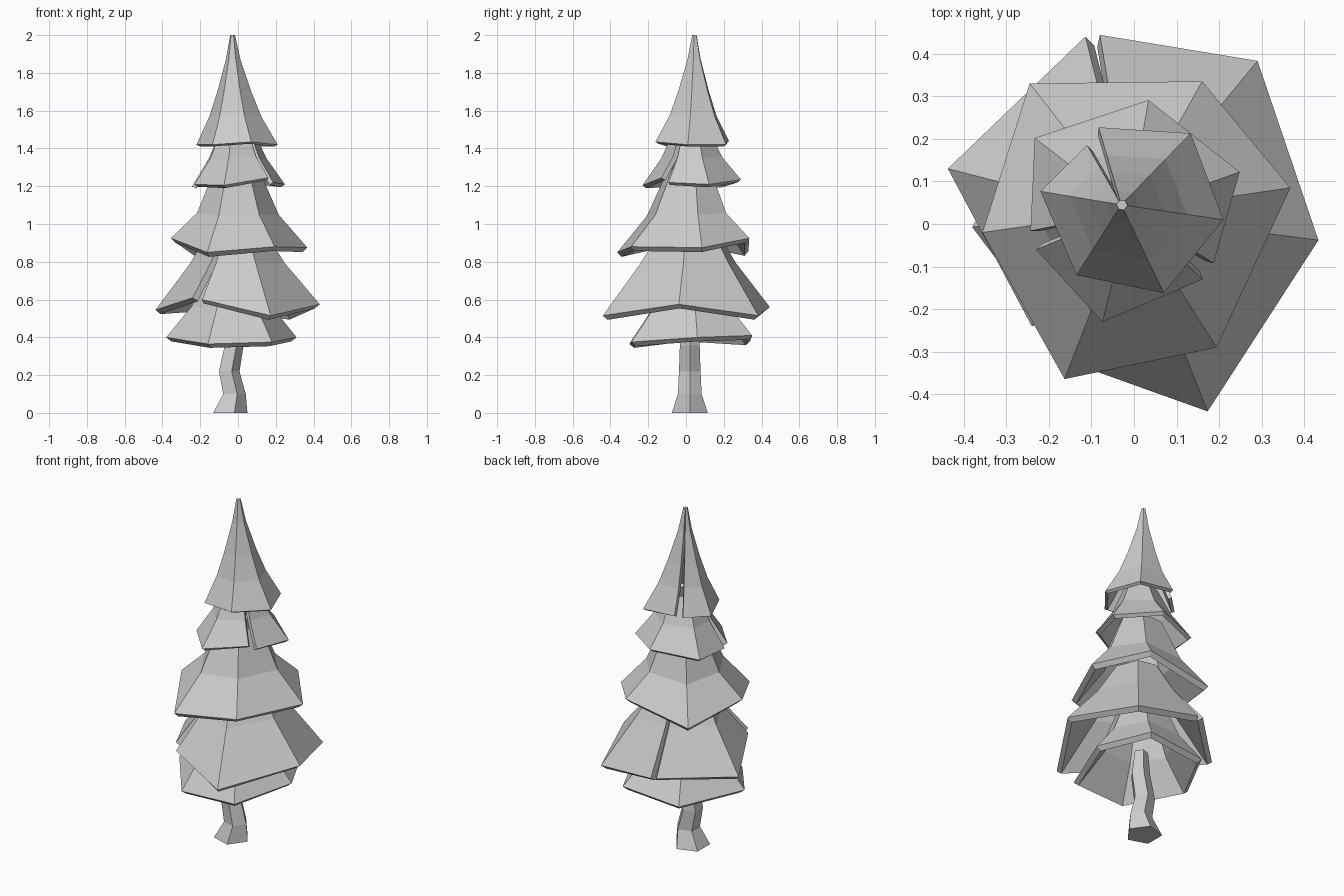
import bpy, bmesh
from math import cos, sin, tau
from mathutils import Vector

cube = bpy.data.objects.get("Cube")
if cube:
    bpy.data.objects.remove(cube)

grey = bpy.data.materials.new("plain_grey")
grey.use_nodes = True
grey.diffuse_color = (0.6, 0.6, 0.6, 1)
grey.node_tree.nodes["Principled BSDF"].inputs["Base Color"].default_value = (0.6, 0.6, 0.6, 1)


def loft(bm, rings, closed):
    """Bridge rings listed bottom to top, each counterclockwise from above."""
    rows = [[bm.verts.new(p) for p in ring] for ring in rings]
    n = len(rows[0])
    for low, high in zip(rows, rows[1:]):
        for i in range(n if closed else n - 1):
            j = (i + 1) % n
            bm.faces.new((low[i], low[j], high[j], high[i]))
    return rows


def finish(name, bm):
    mesh = bpy.data.meshes.new(name)
    bm.to_mesh(mesh)
    bm.free()
    mesh.materials.append(grey)
    obj = bpy.data.objects.new(name, mesh)
    bpy.context.collection.objects.link(obj)
    return obj


def tier(name, strips, rings, centre, closed=False, cap=False, thickness=0.035):
    """Hollow skirt of branches: strips of rim points, narrowed by (z, ratio) rings."""
    bm = bmesh.new()
    for rim in strips:
        rim = [Vector(p) for p in rim]
        mean = sum(p.z for p in rim) / len(rim)
        levels = [rim]
        for z, ratio in rings:
            levels.append([Vector((centre[0] + (p.x - centre[0]) * ratio,
                                   centre[1] + (p.y - centre[1]) * ratio,
                                   z + (p.z - mean) * ratio * 0.3)) for p in rim])
        rows = loft(bm, levels, closed)
        if cap:
            bm.faces.new(rows[-1])
    obj = finish(name, bm)
    shell = obj.modifiers.new("shell", 'SOLIDIFY')
    shell.thickness = thickness
    shell.offset = -1


# Crooked five-sided trunk
bm = bmesh.new()
sections = [(0, -0.05, 0.1), (0.1, -0.025, 0.066), (0.22, -0.052, 0.06),
            (0.36, -0.025, 0.055), (0.5, -0.03, 0.04)]
rows = loft(bm, [[(cx + r * cos(tau * k / 5), 0.02 + r * sin(tau * k / 5), z)
                  for k in range(5)] for z, cx, r in sections], True)
bm.faces.new(rows[0][::-1])
bm.faces.new(rows[-1])
finish("trunk", bm)

# Bottom tier
tier("bottom_branches",
     [[(-0.38, -0.007, 0.40), (-0.16, -0.30, 0.365), (0.18, -0.29, 0.375),
       (0.31, 0.06, 0.40), (0.17, 0.35, 0.41), (-0.19, 0.34, 0.38)]],
     [(0.56, 0.62), (0.78, 0.35)], (-0.03, 0.03), closed=True)

# Widest tier, split into two overlapping pieces
tier("lower_branches",
     [[(-0.19, -0.31, 0.60), (0.173, -0.44, 0.515), (0.433, -0.038, 0.575),
       (0.29, 0.383, 0.515), (-0.08, 0.444, 0.56)],
      [(-0.114, 0.44, 0.565), (-0.437, 0.13, 0.545), (-0.24, -0.24, 0.61)]],
     [(0.79, 0.58), (0.99, 0.3)], (-0.01, 0.02))

# Middle tier
tier("middle_branches",
     [[(-0.356, -0.02, 0.925), (-0.163, -0.364, 0.85), (0.194, -0.29, 0.88),
       (0.367, 0.085, 0.875), (0.16, 0.335, 0.925), (-0.245, 0.33, 0.855)]],
     [(1.05, 0.6), (1.29, 0.32)], (-0.01, 0.03), closed=True)

# Upper tier, split into two overlapping pieces
tier("upper_branches",
     [[(-0.23, -0.06, 1.21), (-0.074, -0.23, 1.205), (0.161, -0.13, 1.245)],
      [(0.187, -0.092, 1.22), (0.248, 0.122, 1.21), (0.034, 0.291, 1.235),
       (-0.233, 0.202, 1.21), (-0.243, -0.016, 1.20)]],
     [(1.35, 0.62), (1.5, 0.35)], (-0.01, 0.03), thickness=0.025)

# Pointed top, open along a seam at the back
tier("treetop",
     [[(-0.11, 0.185, 1.42), (-0.22, 0.077, 1.42), (-0.135, -0.12, 1.42),
       (0.07, -0.162, 1.435), (0.21, 0.01, 1.42), (0.133, 0.213, 1.42),
       (-0.083, 0.227, 1.44)]],
     [(1.57, 0.64), (1.7, 0.42), (1.87, 0.18), (2.0, 0.06)],
     (-0.03, 0.045), cap=True, thickness=0.02)
